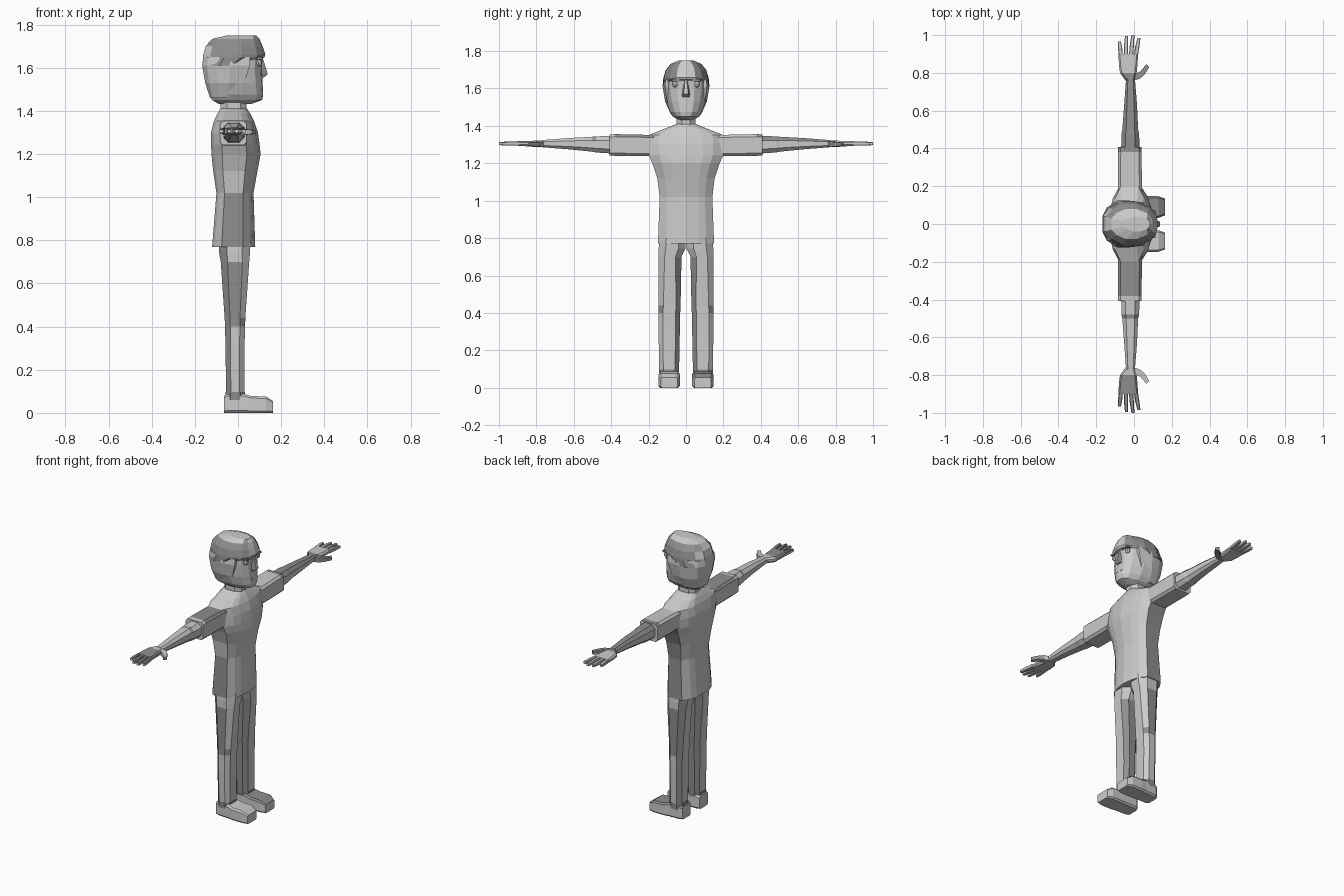
import bpy, bmesh
from mathutils import Vector

dark = bpy.data.materials.new("dark_grey")
dark.diffuse_color = (.27, .27, .27, 1)
base = bpy.data.materials.new("light_grey")
base.diffuse_color = (.8, .8, .8, 1)


def make(name, rings, shade=None):
    """Skin equal-length point rings, cap the ends; shade(centre, normal) picks dark panels."""
    bm = bmesh.new()
    vs = [[bm.verts.new(p) for p in r] for r in rings]
    n = len(vs[0])
    for a, b in zip(vs, vs[1:]):
        for i in range(n):
            j = (i + 1) % n
            bm.faces.new((a[i], a[j], b[j], b[i]))
    bm.faces.new(vs[0][::-1])
    bm.faces.new(vs[-1])
    bmesh.ops.remove_doubles(bm, verts=bm.verts[:], dist=1e-5)
    bmesh.ops.recalc_face_normals(bm, faces=bm.faces[:])
    me = bpy.data.meshes.new(name)
    if shade:
        me.materials.append(base)
        me.materials.append(dark)
        for f in bm.faces:
            f.material_index = int(bool(shade(f.calc_center_median(), f.normal)))
    bm.to_mesh(me)
    bm.free()
    ob = bpy.data.objects.new(name, me)
    bpy.context.collection.objects.link(ob)
    return ob


def body(name, half, sections, shade=None):
    """Symmetric loft along z; half = (x fraction, y fraction), section = (z, x0, x1, half width)."""
    full = half + [(u, -v) for u, v in half[-2:0:-1]]
    make(name, [[(x0 + u * (x1 - x0), v * w, z) for u, v in full]
                for z, x0, x1, w in sections], shade)


def bar(name, axis, sections, c=0.22, pair=True, shade=None):
    """Chamfered-box loft; section = (position, a0, a1, b0, b1), built on both sides of y = 0."""
    rings = []
    for t, a0, a1, b0, b1 in sections:
        k = c * min(a1 - a0, b1 - b0)
        pts = [(a0 + k, b0), (a1 - k, b0), (a1, b0 + k), (a1, b1 - k),
               (a1 - k, b1), (a0 + k, b1), (a0, b1 - k), (a0, b0 + k)]
        rings.append([{'x': (t, a, b), 'y': (a, t, b), 'z': (a, b, t)}[axis] for a, b in pts])
    for s in ((1, -1) if pair else (1,)):
        make(name, [[(x, s * y, z) for x, y, z in r] for r in rings], shade)


# shirt body, darker side panels
body("shirt", [(1, 0), (.95, .45), (.88, .72), (.72, 1), (.22, 1), (.06, .68), (0, .4), (0, 0)], [
    (.77, -.12, .08, .15), (1.02, -.10, .072, .141),
    (1.12, -.115, .09, .153), (1.20, -.123, .105, .18), (1.245, -.125, .10, .2),
    (1.30, -.125, .092, .2), (1.352, -.112, .075, .198),
    (1.385, -.097, .058, .115), (1.41, -.082, .042, .052)],
    lambda c, n: abs(n.y) > .9 and c.z < 1.02 or n.y > .8 and c.z < 1.24)

# neck
bar("neck", 'z', [(1.37, -.08, .04, -.05, .05), (1.48, -.08, .04, -.05, .05)], .28, False)

# head
body("head", [(1, 0), (.98, .38), (.88, .7), (.62, .97), (.35, 1), (.12, .72), (0, .36), (0, 0)], [
    (1.432, -.09, .06, .04), (1.45, -.12, .112, .07), (1.475, -.132, .117, .088),
    (1.53, -.148, .114, .108), (1.60, -.162, .110, .119), (1.645, -.158, .112, .117),
    (1.70, -.142, .105, .10), (1.735, -.11, .085, .06)])

# hair cap with overhanging fringe, darker at the sides
body("hair", [(1, 0), (.97, .42), (.87, .72), (.62, .98), (.35, 1), (.12, .72), (0, .36), (0, 0)], [
    (1.61, -.164, .055, .1255), (1.648, -.162, .122, .122), (1.66, -.161, .127, .12),
    (1.70, -.15, .114, .108), (1.733, -.12, .10, .08), (1.75, -.05, .085, .04)],
    lambda c, n: abs(n.y) > .4 and n.z < .8 and c.x > -.13)
# hair at the sides and back
body("back_hair", [(1, 0), (1, .9), (.6, 1), (.3, .9), (.1, .7), (0, .36), (0, 0)], [
    (1.46, -.13, .0, .08), (1.53, -.152, .03, .112), (1.61, -.166, .055, .125),
    (1.65, -.161, .055, .12)])

# nose, mouth and eyebrows
make("nose", [[(.10, -s, z), (x, -s * .5, z), (x, s * .5, z), (.10, s, z)]
              for z, x, s in [(1.555, .12, .024), (1.57, .138, .024), (1.645, .115, .01)]],
     lambda c, n: abs(n.y) > .4)
bar("mouth", 'x', [(.10, -.025, .025, 1.503, 1.511), (.115, -.025, .025, 1.503, 1.511)], .1, False)
bar("eyebrow", 'x', [(.06, .018, .08, 1.636, 1.65), (.114, .018, .074, 1.638, 1.65)], .1,
    shade=lambda c, n: True)

# eyes
for s in (-1, 1):
    bpy.ops.mesh.primitive_uv_sphere_add(segments=8, ring_count=6, radius=.016,
                                         location=(.096, s * .058, 1.622))
    bpy.context.object.name = "eye"

# sleeves
bar("sleeve", 'y', [(.17, -.085, .042, 1.24, 1.352), (.20, -.085, .042, 1.24, 1.352),
                    (.38, -.084, .04, 1.24, 1.356), (.408, -.084, .04, 1.242, 1.354)], .12,
    shade=lambda c, n: n.z > .5 and (-.38 < c.y < 0 or c.y > .38))
# forearms
bar("forearm", 'y', [(.39, -.068, .03, 1.252, 1.347), (.48, -.066, .027, 1.258, 1.344),
                     (.50, -.062, .022, 1.262, 1.342), (.63, -.052, .016, 1.275, 1.335),
                     (.77, -.042, .005, 1.286, 1.324)], .25,
    shade=lambda c, n: n.z > .5 and (c.y > .4 or -.5 < c.y < -.48))
# palms
bar("palm", 'y', [(.755, -.042, .005, 1.288, 1.323), (.80, -.074, .014, 1.287, 1.321),
                  (.84, -.08, .018, 1.29, 1.32), (.90, -.082, .022, 1.294, 1.318)], .3,
    shade=lambda c, n: n.z > .5 and (c.y < -.8 or .7 < c.y < .8))
# fingers
for bx, tx, ty in [(-.07, -.077, .965), (-.043, -.04, .994), (-.016, -.006, 1.0), (.01, .026, .985)]:
    bar("finger", 'y', [(.89, bx - .011, bx + .011, 1.295, 1.317),
                        ((.9 + ty) / 2, (bx + tx) / 2 - .011, (bx + tx) / 2 + .011, 1.295, 1.317),
                        (ty, tx - .008, tx + .008, 1.297, 1.313)], .15,
        shade=lambda c, n: n.z > .5 and c.y < 0)
# thumbs
for s in (1, -1):
    thumb = []
    for x, y, r in [(-.02, .77, .017), (.02, .782, .017), (.045, .80, .014), (.073, .838, .011)]:
        d = Vector((-.7, .7 * s, 0)) * r if y > .775 else Vector((0, r * s, 0))
        c = Vector((x, y * s, 1.302))
        up = Vector((0, 0, r * .85))
        thumb.append([c + d + up, c - d + up, c - d - up, c + d - up])
    make("thumb", thumb, lambda c, n: c.y > 0 or n.x > .5)

# trouser legs, darker thigh panels and inner edges
bar("trouser_leg", 'z', [(.09, -.055, .03, .037, .143), (.30, -.058, .03, .033, .147),
                         (.40, -.06, .033, .031, .147), (.44, -.062, .034, .029, .146),
                         (.70, -.08, .052, .024, .146), (.745, -.088, .056, .003, .146),
                         (.80, -.09, .058, .0, .142)], .26,
    shade=lambda c, n: (abs(n.y) > .4 and abs(c.y) < .07 and c.z < .72
                        or abs(n.y) > .9 and .44 < c.z < .7
                        or abs(c.y) > .1 and .4 < c.z < .44
                        or abs(c.y) > .1 and n.x < -.4 and abs(n.y) > .4))
# trouser cuffs
bar("ankle", 'z', [(.06, -.06, .034, .04, .142), (.097, -.058, .032, .038, .144)], .26,
    shade=lambda c, n: True)
# shoes
bar("shoe", 'x', [(-.065, .045, .13, 0, .08), (-.045, .036, .14, 0, .088), (.03, .034, .143, 0, .088),
                  (.06, .033, .147, 0, .078), (.13, .033, .147, 0, .076), (.163, .045, .135, 0, .055)], .12,
    shade=lambda c, n: n.z > .5 and c.y > 0)
